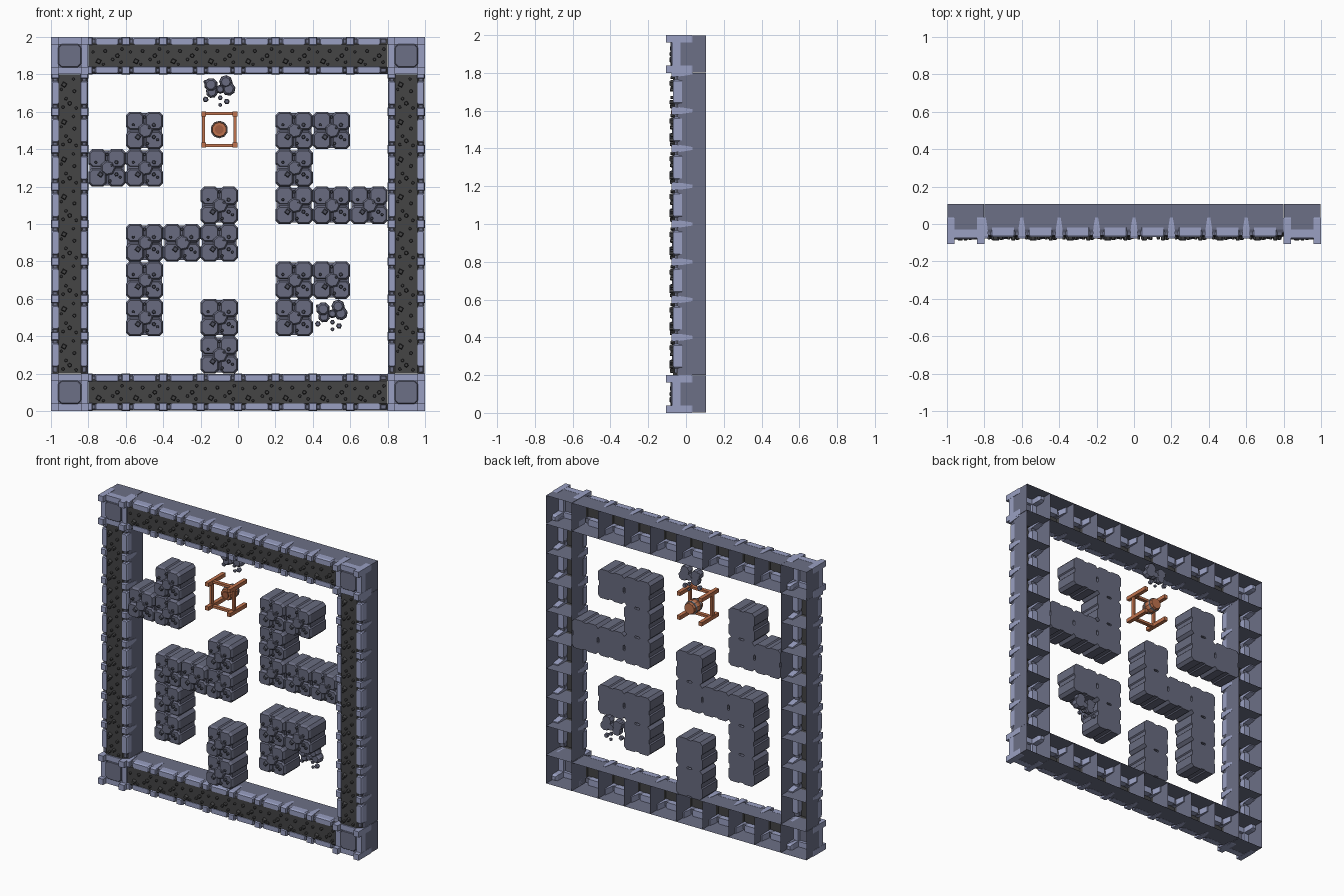
import bpy, bmesh, math
from mathutils import Matrix, Vector

if "Cube" in bpy.data.objects:
    bpy.data.objects.remove(bpy.data.objects["Cube"])

BACK = 0.107


def material(name, rgb):
    m = bpy.data.materials.new(name)
    m.diffuse_color = (*rgb, 1)
    m.use_nodes = True
    m.node_tree.nodes["Principled BSDF"].inputs["Base Color"].default_value = m.diffuse_color
    return m


SLATE = material("slate", (0.15, 0.16, 0.24))
LIGHT = material("light_stone", (0.32, 0.35, 0.54))
ROCK = material("rock", (0.14, 0.148, 0.215))
CHIP = material("dark_chip", (0.075, 0.08, 0.11))
SOIL = material("dark_soil", (0.058, 0.058, 0.06))
WOOD = material("orange_wood", (0.52, 0.17, 0.075))
DARKWOOD = material("brown_wood", (0.36, 0.11, 0.05))
IRON = material("grey_iron", (0.3, 0.3, 0.33))

parts = {}


def part(name, mat):
    if name not in parts:
        parts[name] = (bmesh.new(), mat)
    return parts[name][0]


def cell(x, z, deg=0):
    return Matrix.Translation((x, 0, z)) @ Matrix.Rotation(math.radians(deg), 4, 'Y')


def rect(hx, hz, c=0.0):
    """Rectangle outline, with cut corners if c is given."""
    if not c:
        return [(-hx, -hz), (hx, -hz), (hx, hz), (-hx, hz)]
    return [(-hx + c, -hz), (hx - c, -hz), (hx, -hz + c), (hx, hz - c),
            (hx - c, hz), (-hx + c, hz), (-hx, hz - c), (-hx, -hz + c)]


def ngon(r, n, turn=0.0):
    return [(r * math.cos(turn + math.tau * i / n), r * math.sin(turn + math.tau * i / n)) for i in range(n)]


def loft(bm, M, cx, cz, shape, levels, back=True, front=True):
    """Outline in xz swept along y through (y, scale_x, scale_z) levels."""
    rings = [[bm.verts.new(M @ Vector((cx + px * sx, y, cz + pz * sz))) for px, pz in shape]
             for y, sx, sz in levels]
    n = len(shape)
    for a, b in zip(rings, rings[1:]):
        for i in range(n):
            j = (i + 1) % n
            bm.faces.new((a[i], a[j], b[j], b[i]))
    if back:
        bm.faces.new(rings[0][::-1])
    if front:
        bm.faces.new(rings[-1])


def box(bm, M, cx, cz, hx, hz, y0, y1):
    loft(bm, M, cx, cz, rect(hx, hz), [(y0, 1, 1), (y1, 1, 1)])


def chips(bm, M, spots, y0):
    for i, (x, z, r, h) in enumerate(spots):
        loft(bm, M, x, z, ngon(r, 4 if r > 0.013 else 6, 0.3 + i),
             [(y0, 1, 1), (y0 - h * 0.6, 1, 1), (y0 - h, 0.7, 0.7)])


# one border wall tile: hollow shell, soil strip, rim stones, straps
SOIL_CHIPS = [(-0.045, -0.03, 0.017, 0.02), (-0.075, 0.02, 0.008, 0.015), (-0.01, 0.025, 0.01, 0.017),
              (0.03, -0.02, 0.009, 0.015), (0.055, 0.0, 0.012, 0.02), (0.08, 0.035, 0.009, 0.016),
              (0.075, -0.035, 0.009, 0.018), (-0.02, -0.045, 0.008, 0.014)]


def wall_tile(M):
    loft(part("wall_shell", SLATE), M, 0, 0, rect(0.1, 0.097),
         [(BACK, 1, 1), (-0.03, 1, 1), (-0.045, 1, 0.93)], back=False, front=False)
    loft(part("wall_soil", SOIL), M, 0, 0, rect(0.1, 0.06),
         [(-0.045, 1, 1.5), (-0.068, 1, 1)], back=False)
    chips(part("soil_chips", SOIL), M, SOIL_CHIPS, -0.068)
    for s in (-1, 1):
        loft(part("wall_rim_stones", LIGHT), M, 0, s * 0.076, rect(0.066, 0.022, 0.008),
             [(-0.02, 1, 1), (-0.06, 1, 1), (-0.07, 0.9, 0.75)])
        for e in (-1, 1):
            loft(part("wall_rim_blocks", SLATE), M, e * 0.075, s * 0.072, rect(0.015, 0.016),
                 [(-0.03, 1, 1), (-0.062, 1, 1)])
        # tapering strap over the joint between tiles
        loft(part("wall_straps", LIGHT), M, -0.1, s * 0.078, rect(0.022, 0.022),
             [(0.035, 0.35, 0.9), (-0.01, 0.7, 1), (-0.065, 1, 1), (-0.078, 0.85, 0.8)])


for i in range(8):
    t = -0.7 + 0.2 * i
    wall_tile(cell(t, 1.9))
    wall_tile(cell(t, 0.1))
    wall_tile(cell(-0.9, 1 + t, 90))
    wall_tile(cell(0.9, 1 + t, 90))

# corner towers
for x in (-0.9, 0.9):
    for z in (0.1, 1.9):
        M = cell(x, z)
        loft(part("corner_shell", SLATE), M, 0, 0, rect(0.098, 0.098),
             [(BACK, 1, 1), (-0.05, 1, 1)], back=False)
        loft(part("corner_cap", SLATE), M, 0, 0, rect(0.062, 0.062, 0.018),
             [(-0.05, 1, 1), (-0.078, 1, 1), (-0.083, 0.94, 0.94)])
        rim = part("corner_rim", LIGHT)
        for s in (-1, 1):
            box(rim, M, 0, s * 0.08, 0.07, 0.019, -0.03, -0.075)
            box(rim, M, s * 0.08, 0, 0.019, 0.07, -0.03, -0.075)
            for e in (-1, 1):
                loft(part("corner_posts", LIGHT), M, s * 0.08, e * 0.08, rect(0.02, 0.02),
                     [(0.05, 0.6, 0.6), (0.03, 1, 1), (-0.107, 1, 1)])

# rock blocks: four rounded boulder columns round a core
ROCK_CHIPS = [(0.0, 0.072, 0.009, 0.02), (0.05, 0.03, 0.011, 0.02), (0.025, 0.015, 0.008, 0.018),
              (-0.035, -0.035, 0.018, 0.025), (0.05, -0.035, 0.011, 0.02), (0.07, -0.05, 0.008, 0.02),
              (-0.06, 0.03, 0.008, 0.02), (0.015, -0.07, 0.009, 0.018)]
BLOCKS = {1.5: (-0.5, 0.3, 0.5), 1.3: (-0.7, -0.5, 0.3), 1.1: (-0.1, 0.3, 0.5, 0.7),
          0.9: (-0.5, -0.3, -0.1), 0.7: (-0.5, 0.3, 0.5), 0.5: (-0.5, -0.1, 0.3), 0.3: (-0.1,)}
LOBES = [(-1, -1, -0.07), (1, -1, -0.062), (1, 1, -0.072), (-1, 1, -0.058)]
for z, row in BLOCKS.items():
    for x in row:
        M = cell(x, z)
        bm = part("rock_blocks", ROCK)
        for sx, sz, top in LOBES:
            loft(bm, M, sx * 0.051, sz * 0.051, rect(0.049, 0.049, 0.019),
                 [(BACK, 1, 1), (top + 0.015, 1, 1), (top, 0.82, 0.82)])
        loft(bm, M, 0, 0, rect(0.093, 0.093, 0.03), [(BACK, 1, 1), (-0.05, 1, 1)])
        loft(bm, M, 0.005, 0.0, ngon(0.042, 7), [(-0.04, 1, 1), (-0.066, 1, 1), (-0.075, 0.8, 0.8)])
        chips(part("rock_chips", CHIP), M, ROCK_CHIPS, -0.062)

# loose rubble piles on the floor plane
RUBBLE = [(-0.045, 0.035, 0.037, 0.06), (0.035, 0.05, 0.036, 0.055), (0.05, 0.012, 0.037, 0.05),
          (-0.04, -0.005, 0.032, 0.045), (0.005, 0.01, 0.024, 0.06), (-0.073, -0.044, 0.016, 0.025),
          (0.04, -0.055, 0.016, 0.025), (0.005, -0.073, 0.011, 0.015), (-0.074, 0.05, 0.011, 0.02),
          (0.005, -0.035, 0.013, 0.02)]
for x, z in ((-0.1, 1.71), (0.5, 0.51)):
    for i, (u, v, r, h) in enumerate(RUBBLE):
        loft(part("rubble", ROCK), cell(x, z), u, v, ngon(r, 8 if r > 0.02 else 6, 0.39 + i * 0.3),
             [(BACK, 0.9, 0.9), (BACK - h * 0.4, 1, 1), (BACK - h * 0.8, 0.9, 0.9), (BACK - h, 0.65, 0.65)])

# wooden frame with a barrel
M = cell(-0.1, 1.505)
posts, rails = part("frame_posts", WOOD), part("frame_rails", WOOD)
for s in (-1, 1):
    box(rails, M, 0, s * 0.085, 0.08, 0.008, -0.01, -0.035)
    box(rails, M, s * 0.085, 0, 0.008, 0.08, -0.01, -0.035)
    for e in (-1, 1):
        box(posts, M, s * 0.083, e * 0.083, 0.013, 0.013, BACK, -0.08)
loft(part("barrel", WOOD), M, 0, 0, ngon(0.047, 10, 0.314),
     [(BACK, 0.8, 0.8), (0.06, 1, 1), (0.01, 0.8, 0.8)])
loft(part("barrel_lid", DARKWOOD), M, 0, 0, ngon(0.024, 10, 0.314), [(0.012, 1, 1), (0.002, 1, 1)])
for y in (0.085, 0.035):
    loft(part("barrel_bands", IRON), M, 0, 0, ngon(0.046, 10, 0.314), [(y + 0.006, 1, 1), (y - 0.006, 1, 1)])

for name, (bm, mat) in parts.items():
    bmesh.ops.recalc_face_normals(bm, faces=bm.faces)
    me = bpy.data.meshes.new(name)
    bm.to_mesh(me)
    bm.free()
    me.materials.append(mat)
    bpy.context.collection.objects.link(bpy.data.objects.new(name, me))
